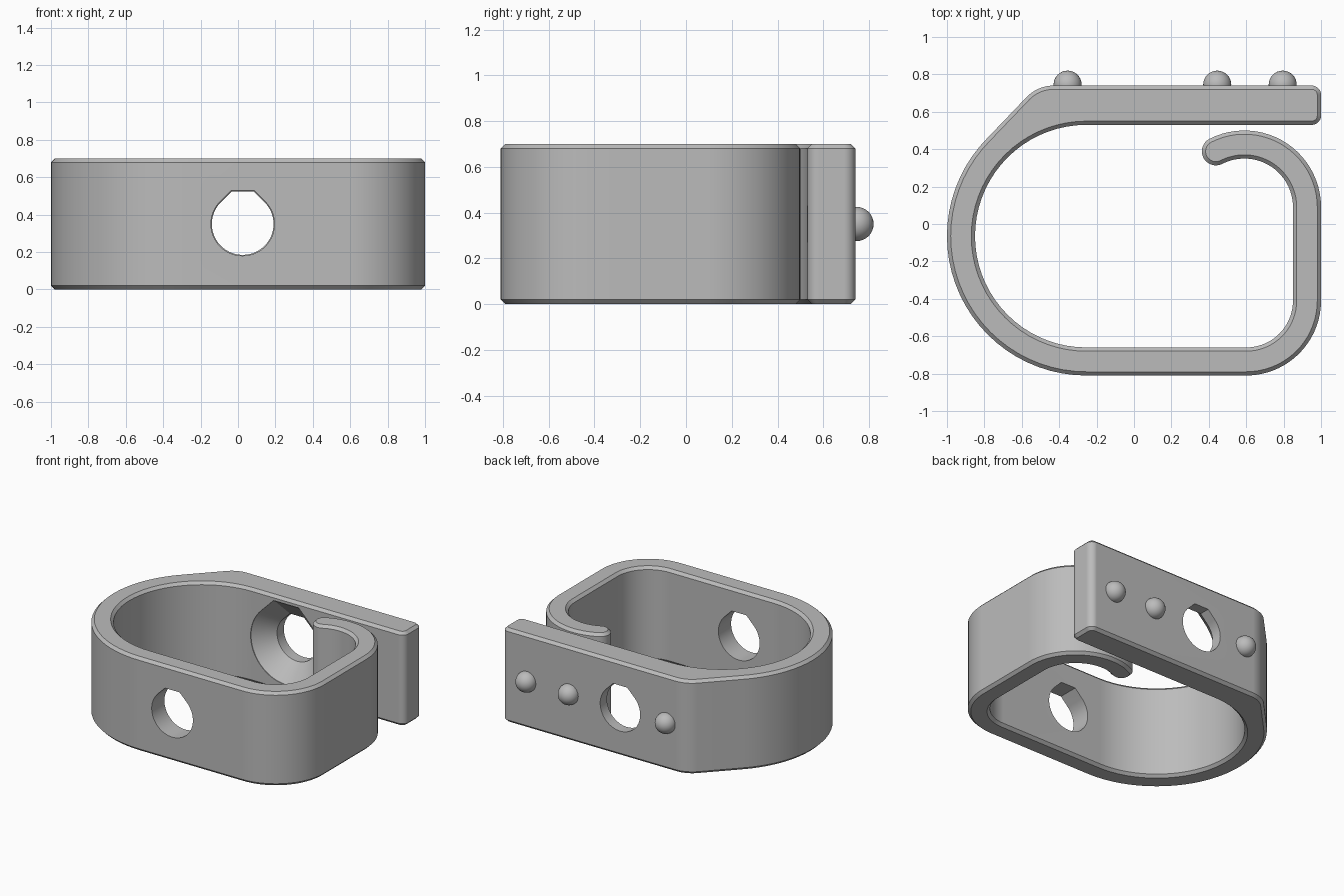
import bpy, bmesh, math

cube = bpy.data.objects.get("Cube")
if cube:
    bpy.data.objects.remove(cube, do_unlink=True)

HEIGHT = 0.70
MID_Z = 0.35
HOLE_X = 0.025

grey = bpy.data.materials.new("plain grey")
grey.use_nodes = True
colour = (0.5, 0.5, 0.5, 1)
grey.diffuse_color = colour
grey.node_tree.nodes["Principled BSDF"].inputs["Base Color"].default_value = colour


def make_object(name, bm):
    bmesh.ops.recalc_face_normals(bm, faces=bm.faces)
    mesh = bpy.data.meshes.new(name)
    bm.to_mesh(mesh)
    bm.free()
    obj = bpy.data.objects.new(name, mesh)
    bpy.context.collection.objects.link(obj)
    mesh.materials.append(grey)
    return obj


def activate(obj):
    bpy.ops.object.select_all(action='DESELECT')
    obj.select_set(True)
    bpy.context.view_layer.objects.active = obj


def arc(cx, cy, r, start, end):
    """Points on an arc, angles in degrees."""
    n = max(4, round(abs(end - start) / 5))
    angles = [math.radians(start + (end - start) * i / n) for i in range(n + 1)]
    return [(cx + r * math.cos(a), cy + r * math.sin(a)) for a in angles]


# Clip outline: outer wall, hook tip, inner wall, then the thick back plate
HOOK = (0.59, 0.09)
TIP = math.radians(117)
tip_x = HOOK[0] + 0.335 * math.cos(TIP)
tip_y = HOOK[1] + 0.335 * math.sin(TIP)
outline = (
    arc(-0.43, 0.54, 0.20, 90, 135)               # shoulder of the back plate
    + arc(-0.255, -0.065, 0.745, 135, 270)        # outer round end
    + arc(0.60, -0.41, 0.40, 270, 360)            # outer front corner
    + arc(*HOOK, 0.41, 0, 117)                    # outer hook
    + arc(tip_x, tip_y, 0.075, 117, 297)[1:-1]    # rounded hook tip
    + arc(*HOOK, 0.26, 117, 0)                    # inner hook
    + arc(0.60, -0.41, 0.25, 360, 270)            # inner front corner
    + arc(-0.255, -0.065, 0.595, 270, 90)         # inner round end
    + arc(0.95, 0.58, 0.05, 270, 360)             # plate end corners
    + arc(0.95, 0.69, 0.05, 0, 90)
)

# Extrude the outline and chamfer its top and bottom rims
bm = bmesh.new()
base = bm.faces.new([bm.verts.new((x, y, 0)) for x, y in outline])
extruded = bmesh.ops.extrude_face_region(bm, geom=[base], use_keep_orig=True)
top = [g for g in extruded["geom"] if isinstance(g, bmesh.types.BMVert)]
bmesh.ops.translate(bm, verts=top, vec=(0, 0, HEIGHT))
bmesh.ops.recalc_face_normals(bm, faces=bm.faces)
rims = [e for e in bm.edges if abs(e.verts[0].co.z - e.verts[1].co.z) < 0.001]
bmesh.ops.bevel(bm, geom=rims, offset=0.02, segments=1, affect='EDGES')
clip = make_object("clip_body", bm)


def teardrop_cutter(name, sections):
    """Loft of flat-topped teardrops along y; sections are (y, radius)."""
    bm = bmesh.new()
    rings = []
    for y, r in sections:
        shape = arc(0, 0, r, 135, 405) + [(0.354 * r, 1.06 * r), (-0.354 * r, 1.06 * r)]
        rings.append([bm.verts.new((HOLE_X + x, y, MID_Z + z)) for x, z in shape])
    for a, b in zip(rings, rings[1:]):
        for i in range(len(a)):
            j = (i + 1) % len(a)
            bm.faces.new((a[i], a[j], b[j], b[i]))
    bm.faces.new(rings[0])
    bm.faces.new(rings[-1])
    cutter = make_object(name, bm)
    cutter.hide_render = True
    return cutter


# Driver access hole at the front, countersunk screw hole at the back
cutters = [
    teardrop_cutter("front_hole_cutter", [(-0.9, 0.17), (-0.6, 0.17)]),
    teardrop_cutter("countersink_cutter",
                    [(0.505, 0.292), (0.535, 0.292), (0.66, 0.165), (0.9, 0.165)]),
]
activate(clip)
for cutter in cutters:
    mod = clip.modifiers.new("hole", 'BOOLEAN')
    mod.operation = 'DIFFERENCE'
    mod.solver = 'EXACT'
    mod.object = cutter
    bpy.ops.object.modifier_apply(modifier=mod.name)
    bpy.data.objects.remove(cutter, do_unlink=True)
bpy.ops.object.shade_smooth_by_angle(angle=math.radians(25))
normals = clip.modifiers.new("even_shading", 'WEIGHTED_NORMAL')
normals.keep_sharp = True

# Round locating bumps on the back face
for i, x in enumerate((-0.355, 0.445, 0.795)):
    bm = bmesh.new()
    bmesh.ops.create_uvsphere(bm, u_segments=32, v_segments=16, radius=0.075)
    bmesh.ops.translate(bm, verts=bm.verts, vec=(x, 0.745, MID_Z))
    bump = make_object(f"back_bump_{i + 1}", bm)
    activate(bump)
    bpy.ops.object.shade_smooth()
